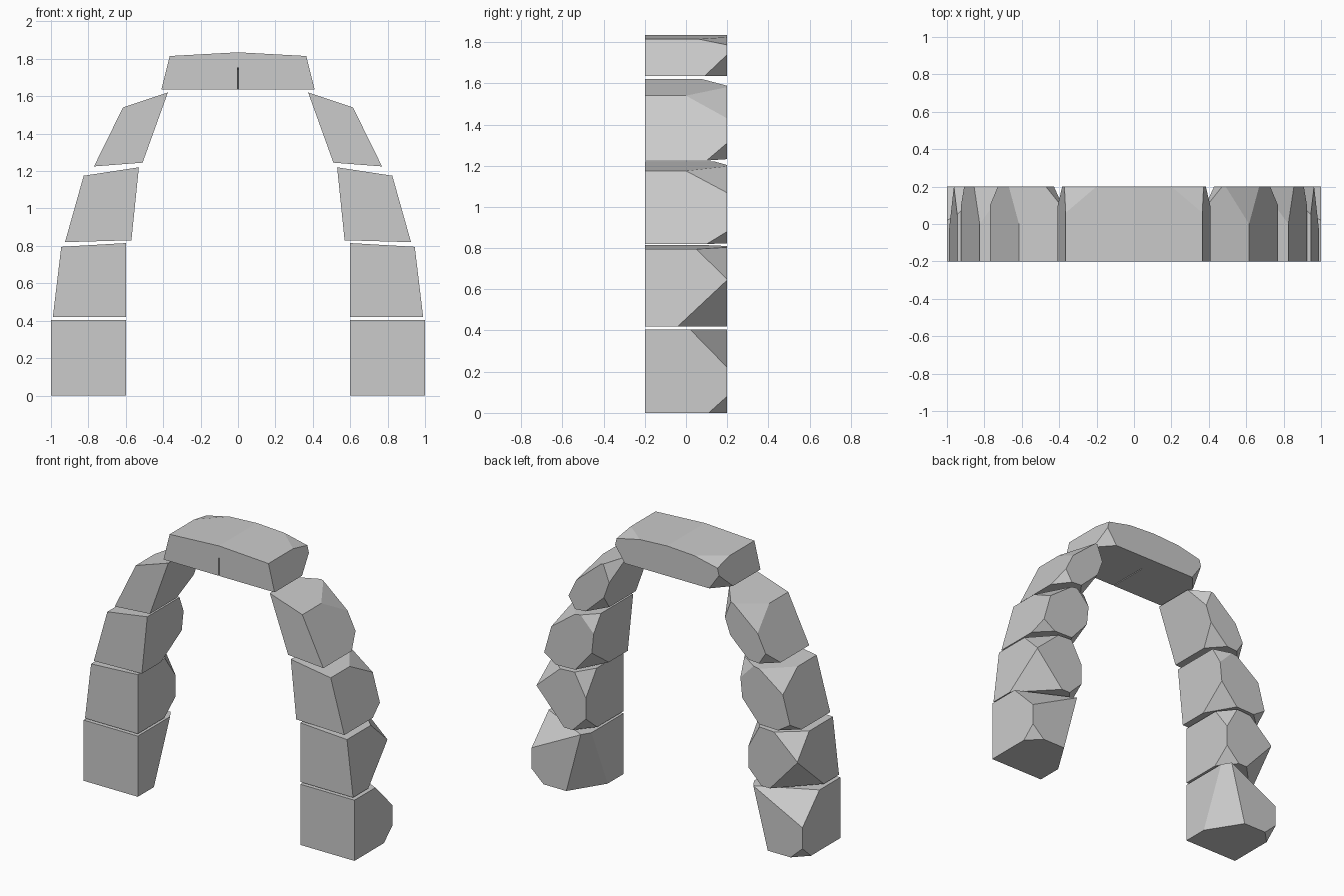
import bpy, bmesh
from mathutils import Vector

if "Cube" in bpy.data.objects:
    bpy.data.objects.remove(bpy.data.objects["Cube"])

DEPTH = 0.2


def stone(name, profile, chips, s=1):
    """Extrude a four-sided (x, z) outline through y and chip its back corners.
    Outline order: inner bottom, outer bottom, outer top, inner top.
    Chip: depth, share of the side edge, share of the level edge."""
    bm = bmesh.new()
    face = bm.faces.new([bm.verts.new((s * x, -DEPTH, z)) for x, z in profile])
    ext = bmesh.ops.extrude_face_region(bm, geom=[face])
    moved = [v for v in ext["geom"] if isinstance(v, bmesh.types.BMVert)]
    bmesh.ops.translate(bm, verts=moved, vec=(0, 2 * DEPTH, 0))
    back = [Vector((s * x, DEPTH, z)) for x, z in profile]
    centre = sum((v.co for v in bm.verts), Vector()) / len(bm.verts)
    for i, chip in enumerate(chips):
        if not chip:
            continue
        depth, side, level = chip
        a = back[i] - Vector((0, depth, 0))
        b = back[i].lerp(back[3 - i], side)
        c = back[i].lerp(back[i ^ 1], level)
        n = (b - a).cross(c - a).normalized()
        if n.dot(centre - a) > 0:
            n.negate()
        geom = bm.verts[:] + bm.edges[:] + bm.faces[:]
        bmesh.ops.bisect_plane(bm, geom=geom, dist=1e-4, plane_co=a, plane_no=n,
                               clear_outer=True)
        bmesh.ops.holes_fill(bm, edges=[e for e in bm.edges if e.is_boundary], sides=0)
    bmesh.ops.recalc_face_normals(bm, faces=bm.faces[:])
    # a stone reaching the centre line is left open there for mirroring
    seam = [f for f in bm.faces if all(abs(v.co.x) < 1e-5 for v in f.verts)]
    bmesh.ops.delete(bm, geom=seam, context='FACES')
    me = bpy.data.meshes.new(name)
    bm.to_mesh(me)
    bm.free()
    ob = bpy.data.objects.new(name, me)
    bpy.context.collection.objects.link(ob)
    return ob


# Pillar stones, bottom to top
pillar = {
    "base_stone": (
        [(.6, 0), (1, 0), (1, .405), (.6, .405)],
        [(.23, 1.35, .36), (.09, .2, .22), (.18, .455, .91), None]),
    "lower_stone": (
        [(.6, .42), (.99, .42), (.945, .795), (.6, .815)],
        [(.12, .25, .25), (.24, .6, .59), (.15, .39, .45), (.115, .4, .24)]),
    "upper_stone": (
        [(.57, .83), (.925, .82), (.825, 1.175), (.53, 1.22)],
        [(.2, .36, .31), (.1, .17, .3), (.2, .3, .49), (.06, .3, .37)]),
    "shoulder_stone": (
        [(.51, 1.245), (.77, 1.225), (.615, 1.54), (.375, 1.62)],
        [(.12, .32, .35), (.1, .27, .35), (.2, .35, .52), (.12, .39, .4)]),
}
for name, (profile, chips) in pillar.items():
    for side, s in (("right", 1), ("left", -1)):
        stone(f"{name}_{side}", profile, chips, s)

# Keystone: half outline, mirrored
key = stone("keystone", [(0, 1.635), (.41, 1.635), (.365, 1.815), (0, 1.835)],
            [None, (.11, .58, .24), (.14, .16, .45), None])
key.modifiers.new("mirror", 'MIRROR')

# Thin tapering crack in the front underside of the keystone
bpy.ops.mesh.primitive_cube_add(size=1, location=(0, -.119, 1.557), rotation=(-.405, 0, 0))
crack = bpy.context.object
crack.name = "crack_cutter"
crack.scale = (.006, .6, .3)
crack.hide_render = True
mod = key.modifiers.new("crack", 'BOOLEAN')
mod.operation = 'DIFFERENCE'
mod.solver = 'EXACT'
mod.object = crack
